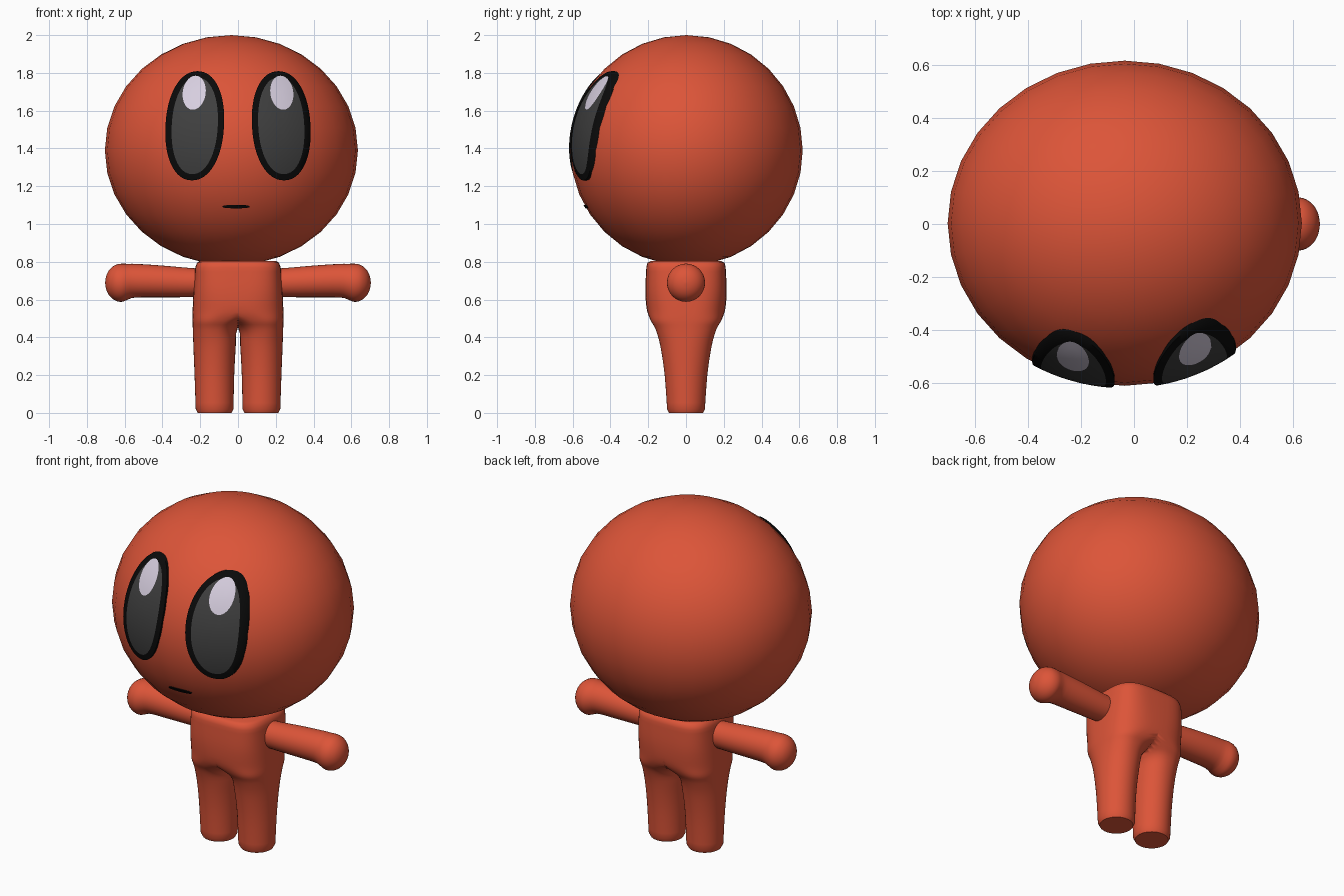
import bpy, bmesh, math
from mathutils import Vector

if "Cube" in bpy.data.objects:
    bpy.data.objects.remove(bpy.data.objects["Cube"], do_unlink=True)


def material(name, rgb, rough=0.6):
    m = bpy.data.materials.new(name)
    m.use_nodes = True
    m.diffuse_color = (*rgb, 1)
    node = m.node_tree.nodes["Principled BSDF"]
    node.inputs["Base Color"].default_value = (*rgb, 1)
    node.inputs["Roughness"].default_value = rough
    return m


RED = material("warm red", (0.72, 0.09, 0.04))
BLACK = material("black", (0.003, 0.003, 0.003))
GREY = material("dark grey", (0.05, 0.05, 0.05))
PALE = material("pale lilac", (0.68, 0.62, 0.74))

HEAD = Vector((-0.035, 0.003, 1.39))
RADII = Vector((0.67, 0.615, 0.61))


def finish(bm, name, mats, angle=60):
    bmesh.ops.recalc_face_normals(bm, faces=bm.faces)
    me = bpy.data.meshes.new(name)
    bm.to_mesh(me)
    bm.free()
    for m in mats:
        me.materials.append(m)
    ob = bpy.data.objects.new(name, me)
    bpy.context.collection.objects.link(ob)
    bpy.ops.object.select_all(action="DESELECT")
    ob.select_set(True)
    bpy.context.view_layer.objects.active = ob
    bpy.ops.object.shade_smooth_by_angle(angle=math.radians(angle))
    return ob


def loft(bm, rings, caps=True):
    """Skin a list of equal point rings; returns the faces of each band."""
    loops = [[bm.verts.new(p) for p in ring] for ring in rings]
    bands = []
    for a, b in zip(loops, loops[1:]):
        n = len(a)
        bands.append([bm.faces.new((a[i], a[(i + 1) % n], b[(i + 1) % n], b[i]))
                      for i in range(n)])
    if caps:
        bm.faces.new(loops[0])
        bm.faces.new(loops[-1])
    return bands


def smooth_rows(rows, steps):
    """Resample key rows with a smooth Catmull-Rom curve."""
    out = []
    for i in range(len(rows) - 1):
        p = [rows[max(0, min(len(rows) - 1, i + k))] for k in (-1, 0, 1, 2)]
        for s in range(steps):
            t = s / steps
            out.append([b + 0.5 * t * (c - a + t * (2 * a - 5 * b + 4 * c - d
                        + t * (3 * (b - c) + d - a))) for a, b, c, d in zip(*p)])
    return out + [rows[-1]]


def power(v, e):
    return math.copysign(abs(v) ** e, v)


# Head
bm = bmesh.new()
bmesh.ops.create_uvsphere(bm, u_segments=32, v_segments=16, radius=1)
for v in bm.verts:
    v.co = HEAD + v.co * RADII
finish(bm, "head", [RED], 80)

# Torso and legs: half sections clipped at the middle, then mirrored
# key rows: z, inner x, outer x, half depth, section squareness
rows = [
    (0.02, 0.024, 0.224, 0.100, 2.0),
    (0.20, 0.020, 0.230, 0.113, 2.0),
    (0.35, 0.012, 0.236, 0.135, 2.1),
    (0.44, 0.004, 0.239, 0.160, 2.3),
    (0.49, -0.06, 0.241, 0.187, 2.6),
    (0.55, -0.24, 0.240, 0.208, 2.9),
    (0.65, -0.24, 0.235, 0.215, 3.2),
    (0.77, -0.23, 0.226, 0.210, 3.6),
]
rows = [(0.0, 0.034, 0.214, 0.090, 2.0)] + smooth_rows(rows, 4)
rows += [(0.795, -0.22, 0.217, 0.204, 3.6), (0.805, -0.20, 0.200, 0.185, 3.6)]
N = 56
rings = []
for z, inner, outer, depth, e in rows:
    mid, half = (inner + outer) / 2, (outer - inner) / 2
    angles = [math.tau * i / N for i in range(N)]
    rings.append([(max(0, mid + half * power(math.cos(a), 2 / e)),
                   depth * power(math.sin(a), 2 / e), z) for a in angles])
bm = bmesh.new()
loft(bm, rings)
bmesh.ops.delete(bm, geom=[f for f in bm.faces if all(v.co.x < 1e-5 for v in f.verts)],
                 context="FACES")
body = finish(bm, "torso_and_legs", [RED], 50)
mirror = body.modifiers.new("mirror", "MIRROR")
mirror.use_clip = True

# Arms with rounded hands: x, radius, centre height
arm = [(0.12, 0.070, 0.690), (0.25, 0.077, 0.690), (0.40, 0.084, 0.696),
       (0.54, 0.089, 0.700), (0.58, 0.094, 0.695), (0.615, 0.101, 0.689),
       (0.65, 0.094, 0.689), (0.68, 0.070, 0.689), (0.697, 0.038, 0.689),
       (0.703, 0.004, 0.689)]
for side, name in ((1, "left_arm"), (-1, "right_arm")):
    bm = bmesh.new()
    loft(bm, [[(side * x, r * math.cos(math.tau * i / 32), z + r * math.sin(math.tau * i / 32))
               for i in range(32)] for x, r, z in smooth_rows(arm, 3)])
    finish(bm, name, [RED], 60)


def on_head(x, z, lift):
    """Point on the front of the head at x, z, pushed outward by lift."""
    u, w = (x - HEAD.x) / RADII.x, (z - HEAD.z) / RADII.z
    d = Vector((u, -math.sqrt(max(0, lift * lift - u * u - w * w)), w))
    return HEAD + d * RADII


def face_plate(name, cx, cz, ovals, tilt, mats, colours, squareness=2.0):
    """Thin curved plate; ovals are (half width, half height, lift)."""
    rings = []
    for rx, rz, lift in ovals:
        ring = []
        for i in range(64):
            a = math.tau * i / 64
            dz = rz * power(math.sin(a), 2 / squareness)
            dx = rx * power(math.cos(a), 2 / squareness)
            ring.append(on_head(cx + dx + tilt * dz, cz + dz, lift))
        rings.append(ring)
    bm = bmesh.new()
    for band, colour in zip(loft(bm, rings, caps=False), colours):
        for f in band:
            f.material_index = colour
    bmesh.ops.remove_doubles(bm, verts=bm.verts, dist=1e-6)
    return finish(bm, name, mats, 60)


# Eyes: black rim, grey centre, pale glint
for side, name in ((1, "left"), (-1, "right")):
    pupil = [(0.122 * t, 0.256 * t, 1.015) for t in (1, 0.8, 0.6, 0.4, 0.2, 0)]
    face_plate(name + "_eye", side * 0.229, 1.52,
               [(0.155, 0.289, 0.985), (0.155, 0.289, 1.015)] + pupil,
               -side * 0.05, [BLACK, GREY], [0, 0] + [1] * 5, 2.15)
    face_plate(name + "_eye_glint", side * 0.232, 1.695,
               [(0.061 * t, 0.09 * t, 1.019) for t in (1, 0.66, 0.33, 0)],
               -side * 0.08, [PALE], [0] * 3)

# Mouth
face_plate("mouth", -0.01, 1.092,
           [(0.072, 0.009, 0.99), (0.072, 0.009, 1.006), (0.036, 0.0045, 1.006), (0, 0, 1.006)],
           0, [BLACK], [0] * 3, 2.6)
